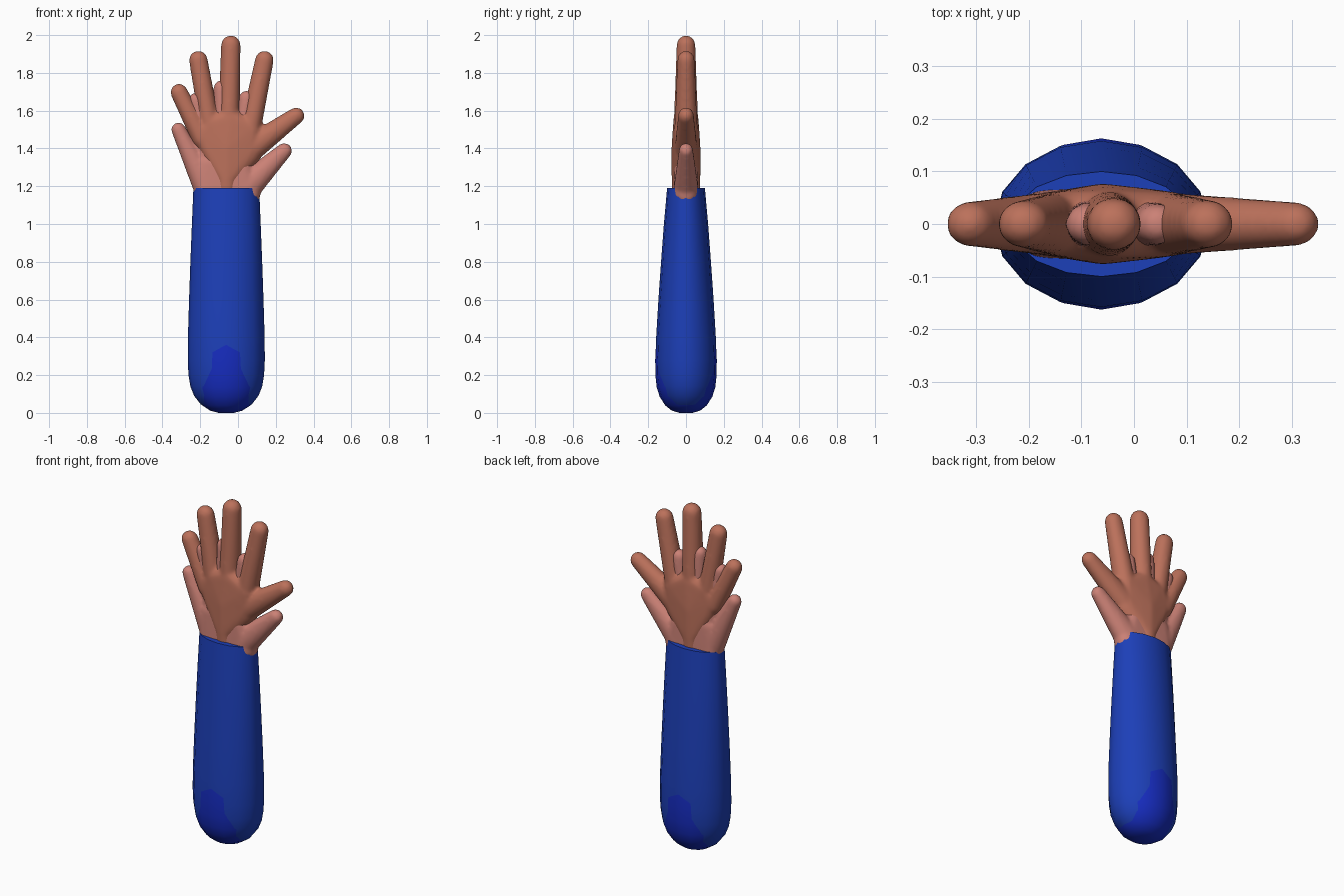
import bpy, bmesh, math
from mathutils import Vector, Matrix

if "Cube" in bpy.data.objects:
    bpy.data.objects.remove(bpy.data.objects["Cube"])


def colour(name, rgb):
    m = bpy.data.materials.new(name)
    m.diffuse_color = (*rgb, 1)
    m.use_nodes = True
    m.node_tree.nodes["Principled BSDF"].inputs["Base Color"].default_value = m.diffuse_color
    return m


def finish(bm, name, mat):
    me = bpy.data.meshes.new(name)
    bm.to_mesh(me)
    bm.free()
    ob = bpy.data.objects.new(name, me)
    bpy.context.collection.objects.link(ob)
    me.materials.append(mat)
    bpy.ops.object.select_all(action='DESELECT')
    ob.select_set(True)
    bpy.context.view_layer.objects.active = ob
    return ob


def hull(target, balls):
    """Add the convex hull of balls (x, z, radius x/z, radius y)."""
    bm = bmesh.new()
    for x, z, r, ry in balls:
        mat = Matrix.Translation((x, 0, z)) @ Matrix.Diagonal((r, ry, r, 1))
        bmesh.ops.create_icosphere(bm, subdivisions=3, radius=1, matrix=mat)
    res = bmesh.ops.convex_hull(bm, input=bm.verts[:])
    junk = {g for g in res['geom_interior'] + res['geom_unused']
            if isinstance(g, bmesh.types.BMVert)}
    bmesh.ops.delete(bm, geom=list(junk), context='VERTS')
    me = bpy.data.meshes.new("tmp")
    bm.to_mesh(me)
    bm.free()
    target.from_mesh(me)
    bpy.data.meshes.remove(me)


def hand(name, mat, fingers, palm):
    bm = bmesh.new()
    for base, tip in fingers:
        hull(bm, [base, tip])
    for group in palm:
        hull(bm, group)
    ob = finish(bm, name, mat)
    rm = ob.modifiers.new("Merge", 'REMESH')
    rm.mode = 'VOXEL'
    rm.voxel_size = 0.01
    rm.use_smooth_shade = True
    sm = ob.modifiers.new("Soften", 'SMOOTH')
    sm.factor = 0.5
    sm.iterations = 8
    return ob


def sleeve(name, mat, profile, cx, sides=16):
    """Stack of elliptical rings (z, radius x, radius y), capped."""
    bm = bmesh.new()
    rings = []
    for z, rx, ry in profile:
        rings.append([bm.verts.new((cx + rx * math.cos(2 * math.pi * i / sides),
                                    ry * math.sin(2 * math.pi * i / sides), z))
                      for i in range(sides)])
    for a, b in zip(rings, rings[1:]):
        for i in range(sides):
            j = (i + 1) % sides
            bm.faces.new((a[i], a[j], b[j], b[i]))
    bm.faces.new(rings[0][::-1])
    bm.faces.new(rings[-1])
    ob = finish(bm, name, mat)
    bpy.ops.object.shade_smooth_by_angle(angle=math.radians(50))
    return ob


skin = colour("skin", (0.50, 0.165, 0.105))
pink = colour("pink_skin", (0.60, 0.22, 0.18))
blue = colour("blue_cloth", (0.012, 0.05, 0.48))
deep = colour("deep_blue_cloth", (0.008, 0.025, 0.52))

# upper hand: pinky, ring, middle, index, thumb
hand("hand", skin,
     [((-0.19, 1.45, .055, .058), (-0.312, 1.697, .046, .043)),
      ((-0.145, 1.50, .055, .062), (-0.21, 1.868, .05, .045)),
      ((-0.05, 1.50, .058, .066), (-0.038, 1.947, .052, .05)),
      ((0.06, 1.48, .058, .062), (0.14, 1.868, .05, .046)),
      ((0.04, 1.38, .075, .062), (0.308, 1.573, .045, .042))],
     [[(-0.19, 1.47, .055, .056), (-0.14, 1.53, .055, .062),
       (-0.04, 1.56, .06, .066), (0.07, 1.50, .055, .062),
       (0.04, 1.38, .085, .064), (-0.06, 1.24, .07, .077),
       (-0.06, 1.40, .08, .077)],
      [(-0.06, 1.24, .07, .077), (-0.06, 1.10, .06, .07)]])

# lower hand, peeking out around the upper one
hand("under_hand", pink,
     [((-0.17, 1.20, .07, .06), (-0.315, 1.50, .039, .037)),
      ((-0.15, 1.30, .05, .05), (-0.222, 1.655, .041, .038)),
      ((-0.08, 1.35, .05, .055), (-0.088, 1.72, .042, .04)),
      ((0.0, 1.30, .05, .05), (0.045, 1.665, .042, .04)),
      ((0.04, 1.19, .08, .065), (0.245, 1.388, .042, .038))],
     [[(-0.18, 1.25, .05, .06), (-0.17, 1.32, .05, .058),
       (-0.07, 1.36, .05, .06), (0.03, 1.30, .05, .06),
       (0.05, 1.16, .07, .065), (-0.17, 1.16, .06, .066),
       (-0.06, 1.10, .06, .07)]])

# sleeve with rounded elbow end
sleeve("sleeve", blue,
       [(0.006, .04, .03), (0.018, .09, .07), (0.045, .135, .105),
        (0.09, .17, .134), (0.14, .19, .15), (0.20, .20, .158),
        (0.28, .204, .161), (0.40, .203, .158), (0.60, .197, .146),
        (0.80, .19, .132), (1.0, .182, .117), (1.19, .174, .1)], -0.062)

# inner sleeve end bulging through at the elbow
sleeve("inner_sleeve", deep,
       [(0.0, .04, .034), (0.012, .085, .075), (0.04, .128, .11),
        (0.085, .16, .139), (0.135, .178, .155), (0.20, .187, .162),
        (0.28, .19, .163), (0.36, .187, .159), (0.60, .17, .135),
        (1.0, .15, .1)], -0.062)
